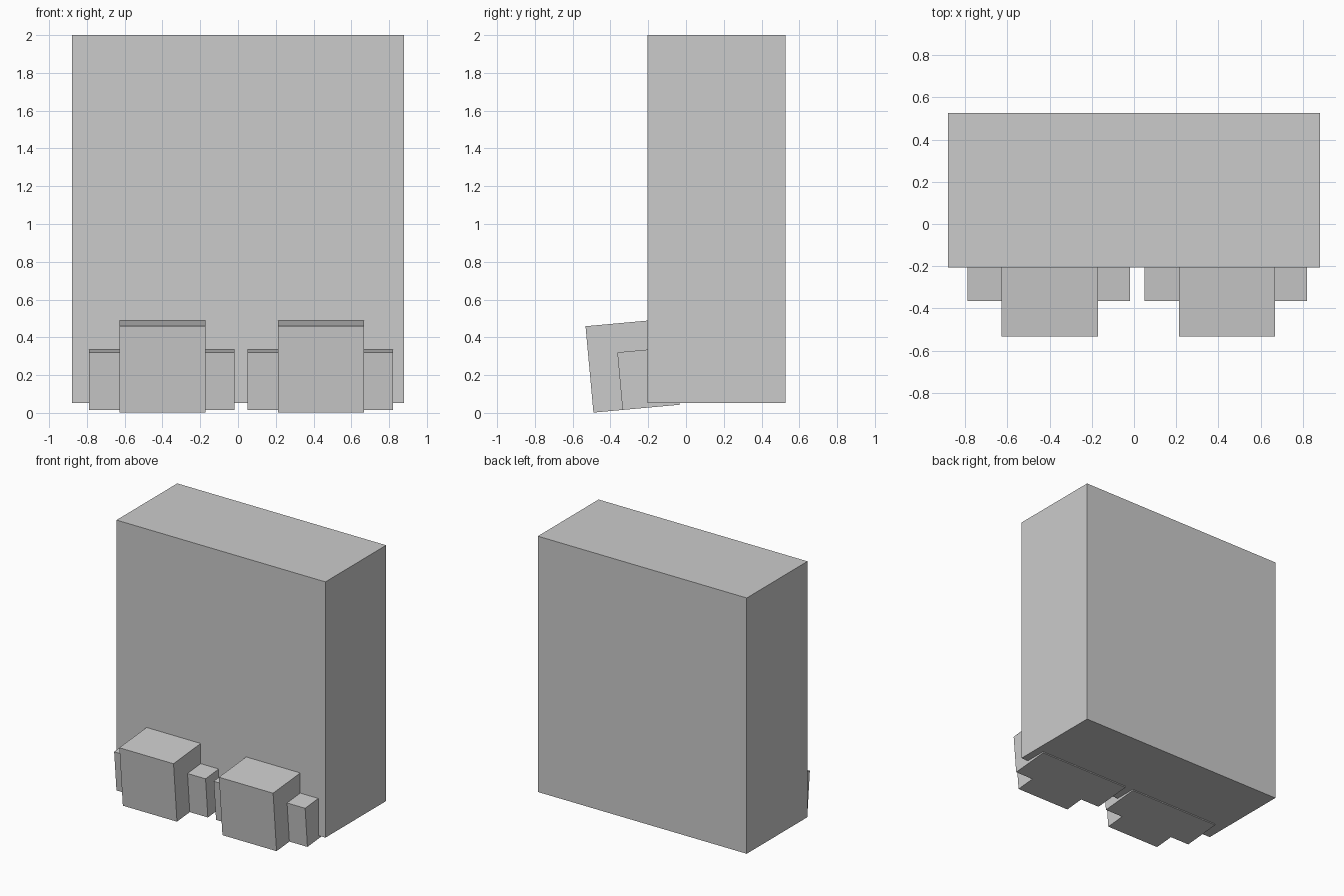
import bpy
import math
from mathutils import Matrix, Vector

cube = bpy.data.objects.get("Cube")
if cube:
    bpy.data.objects.remove(cube, do_unlink=True)

grey = bpy.data.materials.new("plain grey")
grey.use_nodes = True
GREY = (0.6, 0.6, 0.6, 1.0)
grey.diffuse_color = GREY
grey.node_tree.nodes["Principled BSDF"].inputs["Base Color"].default_value = GREY


def box(name, lo, hi, matrix=Matrix()):
    """Axis-aligned box between two corners, then placed by a matrix."""
    lo, hi = Vector(lo), Vector(hi)
    bpy.ops.mesh.primitive_cube_add(size=1)
    ob = bpy.context.object
    ob.name = name
    local = Matrix.Translation((lo + hi) / 2) @ Matrix.Diagonal((*(hi - lo), 1))
    ob.data.transform(matrix @ local)
    ob.data.materials.append(grey)
    return ob


# Main upright block
box("body", (-0.88, -0.205, 0.052), (0.88, 0.526, 2.0))

# Two stepped feet, tipped forward about their rear bottom edge
for side, x in (("right", -0.399), ("left", 0.44)):
    tilt = Matrix.Translation((x, -0.035, 0.043)) @ Matrix.Rotation(math.radians(5.2), 4, "X")
    box(side + "_foot_block", (-0.228, -0.457, 0), (0.228, 0, 0.459), tilt)
    box(side + "_foot_wings", (-0.39, -0.302, 0), (0.38, 0, 0.306), tilt)
